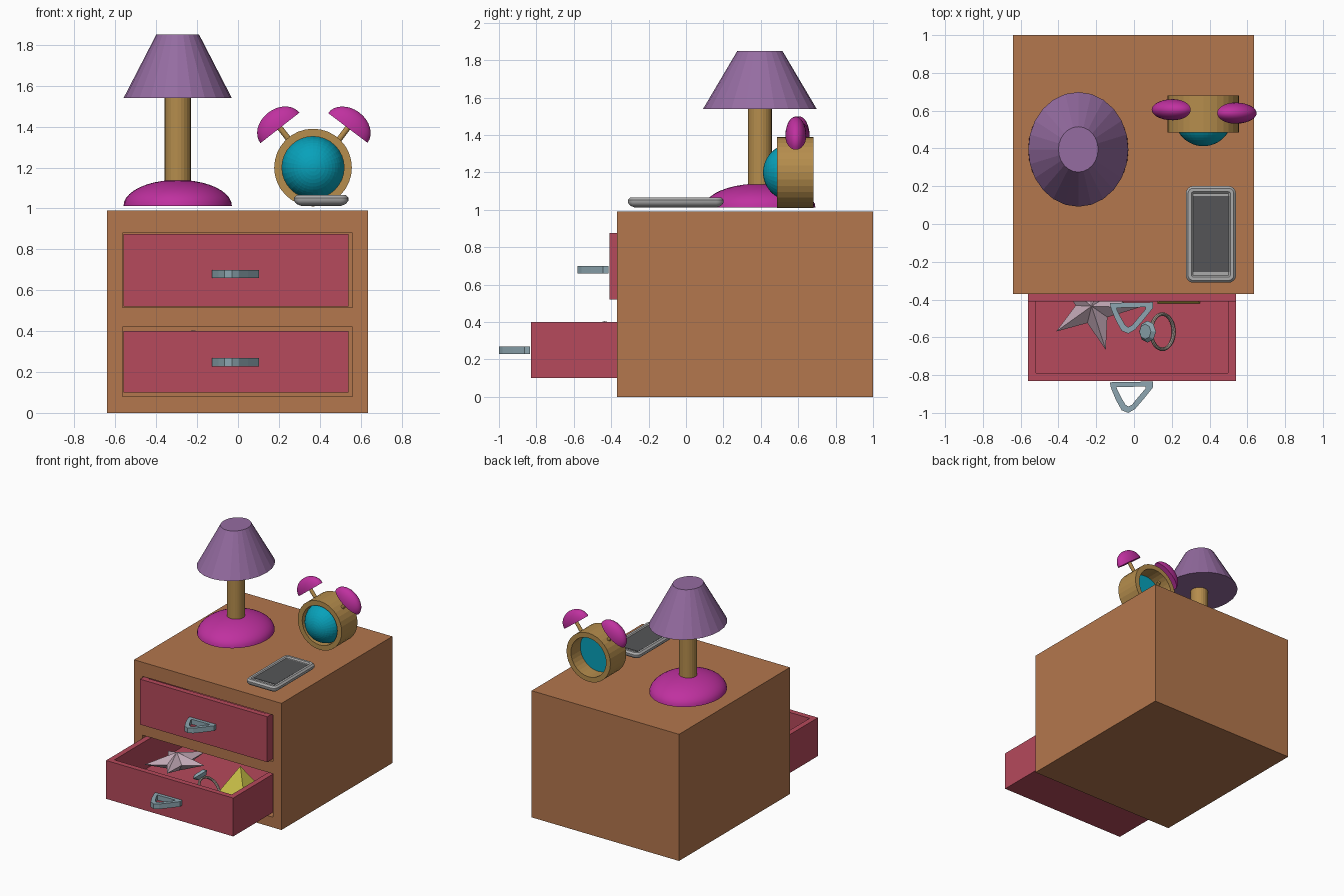
import bpy, bmesh
from math import sin, cos, pi, radians
from mathutils import Vector

if "Cube" in bpy.data.objects:
    bpy.data.objects.remove(bpy.data.objects["Cube"])


def mat(name, r, g, b):
    m = bpy.data.materials.new(name)
    m.diffuse_color = [(c / 255) ** 2.2 for c in (r, g, b)] + [1]
    m.use_nodes = True
    m.node_tree.nodes["Principled BSDF"].inputs["Base Color"].default_value = m.diffuse_color
    return m


WOOD = mat("wood", 178, 118, 78)
RED = mat("red", 180, 75, 92)
METAL = mat("metal", 140, 165, 175)
PURPLE = mat("purple", 148, 108, 160)
MAGENTA = mat("magenta", 190, 52, 158)
BRASS = mat("brass", 180, 140, 78)
TEAL = mat("teal", 16, 160, 185)
SILVER = mat("silver", 170, 170, 170)
DARK = mat("dark", 85, 86, 88)
MAUVE = mat("mauve", 190, 165, 178)
YELLOW = mat("yellow", 205, 195, 75)
BAND = mat("band", 180, 165, 155)


def finish(name, bm, material, loc=(0, 0, 0), rot=(0, 0, 0), scale=(1, 1, 1), smooth=None):
    bmesh.ops.recalc_face_normals(bm, faces=bm.faces)
    me = bpy.data.meshes.new(name)
    bm.to_mesh(me)
    bm.free()
    ob = bpy.data.objects.new(name, me)
    bpy.context.collection.objects.link(ob)
    ob.location, ob.scale = loc, scale
    ob.rotation_euler = [radians(a) for a in rot]
    if material:
        me.materials.append(material)
    if smooth:
        bpy.ops.object.select_all(action='DESELECT')
        bpy.context.view_layer.objects.active = ob
        ob.select_set(True)
        bpy.ops.object.shade_smooth_by_angle(angle=radians(smooth))
    return ob


def box_bm(lo, hi):
    bm = bmesh.new()
    bmesh.ops.create_cube(bm, size=1)
    for v in bm.verts:
        v.co = [l + (c + 0.5) * (h - l) for l, h, c in zip(lo, hi, v.co)]
    return bm


def lathe(name, profile, n, material, closed=False, **kw):
    """Spin an (r, z) profile around z."""
    bm = bmesh.new()
    vs = [bm.verts.new((r, 0, z)) for r, z in profile]
    pairs = list(zip(vs, vs[1:])) + ([(vs[-1], vs[0])] if closed else [])
    es = [bm.edges.new(p) for p in pairs]
    bmesh.ops.spin(bm, geom=vs + es, axis=(0, 0, 1), cent=(0, 0, 0), angle=2 * pi, steps=n)
    bmesh.ops.remove_doubles(bm, verts=bm.verts, dist=1e-4)
    return finish(name, bm, material, **kw)


def dome(steps):
    return [(0, 0)] + [(cos(i * pi / 2 / steps), sin(i * pi / 2 / steps)) for i in range(steps)] + [(0, 1)]


def rod(r, z0, z1):
    return [(0, z0), (r, z0), (r, z1), (0, z1)]


# Cabinet with two drawer openings
cabinet = finish("cabinet", box_bm((-.64, -.37, 0), (.635, 1, .99)), WOOD)
for label, z0, z1 in (("upper", .515, .88), ("lower", .08, .42)):
    cut = finish(label + "_opening_cutter", box_bm((-.565, -.5, z0), (.56, .85, z1)), None)
    cut.hide_render = True
    cut.hide_set(True)
    mod = cabinet.modifiers.new(label + "_opening", 'BOOLEAN')
    mod.object, mod.operation, mod.solver = cut, 'DIFFERENCE', 'EXACT'

# Drawers: open-topped trays with loop handles
OUTER = [(-.128, 0), (.1, .004), (.102, -.025), (.05, -.09), (.005, -.142), (-.03, -.162),
         (-.065, -.148), (-.095, -.095), (-.122, -.03)]
INNER = [(-.092, -.026), (.06, -.022), (.062, -.032), (.025, -.075), (-.01, -.118), (-.03, -.128),
         (-.046, -.118), (-.068, -.08), (-.09, -.036)]
for label, front, z0, z1, hz in (("upper", -.41, .52, .875, .68), ("lower", -.83, .1, .4, .248)):
    bm = box_bm((-.56, front, z0), (.54, front + 1.2, z1))
    top = max(bm.faces, key=lambda f: f.calc_center_median().z)
    bmesh.ops.inset_individual(bm, faces=[top], thickness=.06)
    ext = bmesh.ops.extrude_discrete_faces(bm, faces=[top])
    bmesh.ops.translate(bm, verts=ext["faces"][0].verts, vec=(0, 0, z0 + .08 - z1))
    finish(label + "_drawer", bm, RED)

    bm = bmesh.new()
    loops = [[bm.verts.new((x, y, z)) for x, y in p]
             for p, z in ((OUTER, -.02), (OUTER, .02), (INNER, .02), (INNER, -.02))]
    n = len(OUTER)
    for k in range(4):
        a, b = loops[k], loops[(k + 1) % 4]
        for i in range(n):
            j = (i + 1) % n
            bm.faces.new((a[i], a[j], b[j], b[i]))
    finish(label + "_handle", bm, METAL, loc=(0, front - .008, hz))

# Lamp
LAMP = (-.295, .395, 0)
lathe("lamp_base", dome(10), 32, MAGENTA, loc=(-.295, .395, 1.013), scale=(.265, .297, .127), smooth=40)
lathe("lamp_pole", rod(.064, 1.08, 1.56), 24, BRASS, loc=LAMP)
lathe("lamp_shade", [(0, 1.54), (.265, 1.54), (.105, 1.85), (0, 1.85)], 24, PURPLE,
      loc=LAMP, scale=(1, 1.145, 1))

# Alarm clock: ring body, bulging face, two bells on stems
lathe("clock_body", [(.152, -.0975), (.19, -.0975), (.19, .0975), (.152, .0975)], 32, BRASS, closed=True,
      loc=(.367, .583, 1.2), rot=(90, 0, 0))
lathe("clock_face", dome(12), 32, TEAL, loc=(.367, .565, 1.2), rot=(90, 0, 0), scale=(.153, .153, .153))
for side, x, y, angle in (("left", .205, .605, -38), ("right", .537, .587, 37)):
    lathe(side + "_bell", dome(8), 32, MAGENTA, loc=(x, y, 1.394), rot=(0, angle, 0),
          scale=(.121, .056, .094), smooth=40)
    lathe(side + "_bell_stem", rod(.014, -.12, .03), 12, BRASS, loc=(x, y, 1.394), rot=(0, angle, 0))

# Phone: rounded slab with recessed screen
bm = bmesh.new()
rings = []
for inset, z in ((.035, 1.013), (.012, 1.022), (0, 1.038), (0, 1.052), (.012, 1.065), (.03, 1.065), (.039, 1.056)):
    ring = []
    for q, (sx, sy) in enumerate(((1, 1), (-1, 1), (-1, -1), (1, -1))):
        for k in range(5):
            a = (q + k / 4) * pi / 2
            r = .04 - inset
            ring.append(bm.verts.new((sx * .093 + r * cos(a), sy * .216 + r * sin(a), z)))
    rings.append(ring)
for a, b in zip(rings, rings[1:]):
    for i in range(20):
        j = (i + 1) % 20
        bm.faces.new((a[i], a[j], b[j], b[i]))
bm.faces.new(rings[0])
bm.faces.new(rings[-1])
finish("phone_case", bm, SILVER, loc=(.407, -.055, 0), smooth=40)
finish("phone_screen", box_bm((.312, -.253, 1.05), (.502, .148, 1.059)), DARK)

# Star in the open drawer
bm = bmesh.new()
rim = []
for i in range(10):
    a = radians(214 + 36 * i)
    r = .24 if i % 2 == 0 else .095
    rim.append(bm.verts.new((r * cos(a), r * sin(a), 0)))
for h in (.07, -.07):
    peak = bm.verts.new((0, 0, h))
    for i in range(10):
        bm.faces.new((rim[i], rim[(i + 1) % 10], peak))
finish("star", bm, MAUVE, loc=(-.215, -.435, .335), rot=(0, -8, 0))

# Ring with gem
bpy.ops.mesh.primitive_torus_add(major_radius=.093, minor_radius=.01, major_segments=32, minor_segments=8,
                                 location=(.15, -.57, .265), rotation=(0, radians(50), 0))
ring = bpy.context.object
ring.name = "ring_band"
ring.data.materials.append(BAND)
lathe("ring_gem", [(0, -.02), (.035, -.02), (.058, .005), (.04, .025), (0, .025)], 8, METAL,
      loc=(.075, -.57, .355), rot=(0, -40, 0))

# Small pyramid
bm = bmesh.new()
base = [bm.verts.new((x, y, .18)) for x, y in ((.125, -.42), (.35, -.42), (.35, -.2), (.125, -.2))]
tip = bm.verts.new((.237, -.31, .37))
bm.faces.new(base)
for i in range(4):
    bm.faces.new((base[i], base[(i + 1) % 4], tip))
finish("pyramid", bm, YELLOW)
